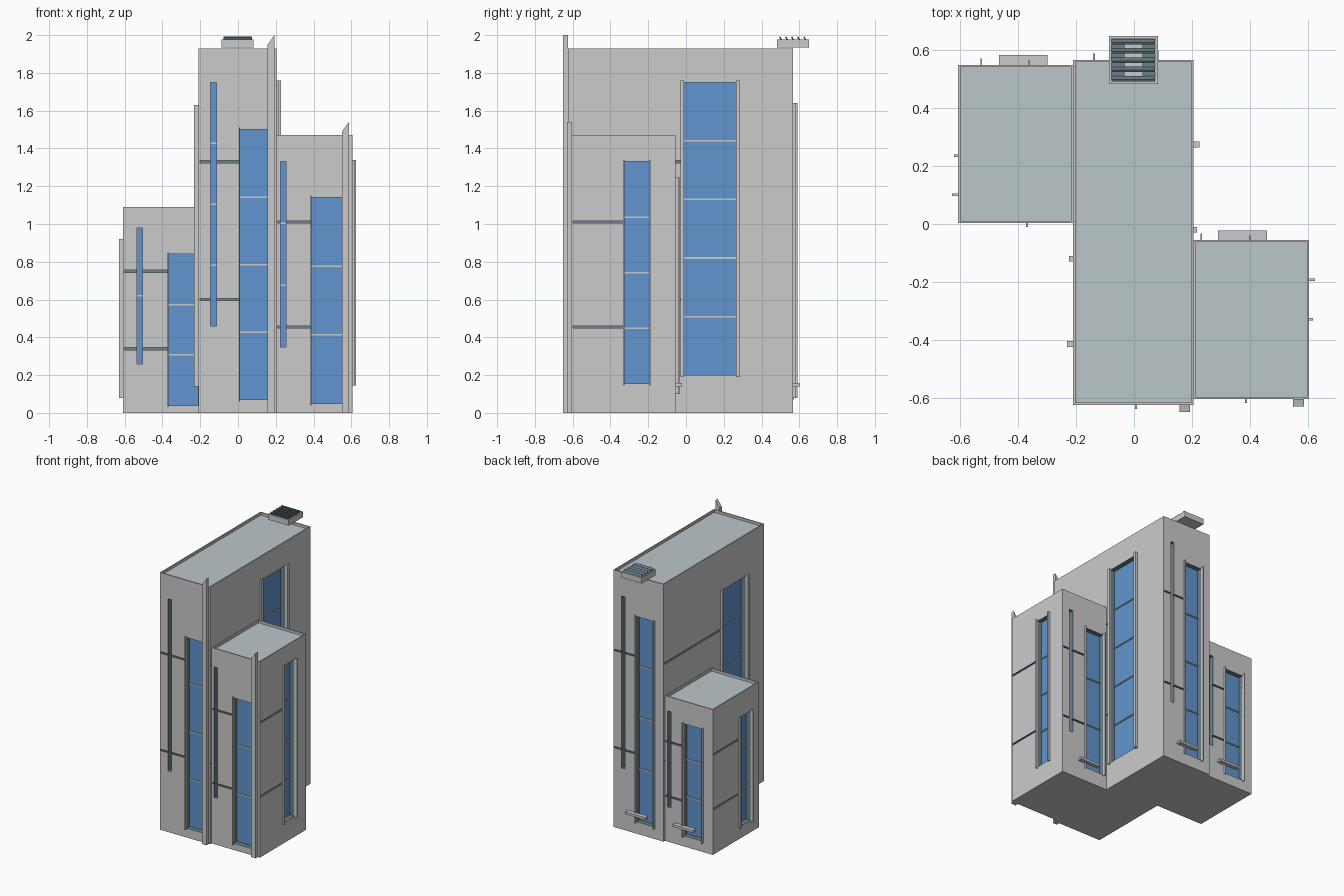
import bpy, bmesh
from mathutils import Matrix, Vector

if "Cube" in bpy.data.objects:
    bpy.data.objects.remove(bpy.data.objects["Cube"])


def mat(name, col):
    m = bpy.data.materials.new(name)
    m.diffuse_color = (*col, 1)
    m.use_nodes = True
    m.node_tree.nodes["Principled BSDF"].inputs["Base Color"].default_value = m.diffuse_color
    return m


WALL = mat("wall_grey", (0.72, 0.74, 0.72))
ROOF = mat("roof_blue_grey", (0.50, 0.57, 0.59))
DARK = mat("dark_lining", (0.15, 0.22, 0.24))
GLASS = mat("window_glass", (0.12, 0.30, 0.62))


def add_box(bm, b, mi=0):
    x0, x1, y0, y1, z0, z1 = b
    c = Vector(((x0 + x1) / 2, (y0 + y1) / 2, (z0 + z1) / 2))
    m = Matrix.Translation(c) @ Matrix.Diagonal((x1 - x0, y1 - y0, z1 - z0, 1))
    vs = bmesh.ops.create_cube(bm, size=1, matrix=m)["verts"]
    for f in {f for v in vs for f in v.link_faces}:
        f.material_index = mi
    return vs


def make(name, bm, mats):
    me = bpy.data.meshes.new(name)
    bm.to_mesh(me)
    bm.free()
    for m in mats:
        me.materials.append(m)
    ob = bpy.data.objects.new(name, me)
    bpy.context.collection.objects.link(ob)
    return ob


def boxes(name, bs, m):
    bm = bmesh.new()
    for b in bs:
        add_box(bm, b)
    return make(name, bm, [m])


class Block:
    """A tower block with recessed windows, slits and grooves."""

    def __init__(self, name, x0, x1, y0, y1, h):
        self.name, self.b, self.h = name, (x0, x1, y0, y1), h
        self.cut = bmesh.new()
        self.glass, self.bars, self.trim = [], [], []
        add_box(self.cut, (x0 + .008, x1 - .008, y0 + .008, y1 - .008, h - .02, h + .1), 2)

    def on(self, face, a0, a1, d0, d1, z0, z1):
        # box on a face: a = along the wall, d = distance outward
        x0, x1, y0, y1 = self.b
        if face == "F":
            return (a0, a1, y0 - d1, y0 - d0, z0, z1)
        if face == "B":
            return (a0, a1, y1 + d0, y1 + d1, z0, z1)
        if face == "L":
            return (x0 - d1, x0 - d0, a0, a1, z0, z1)
        return (x1 + d0, x1 + d1, a0, a1, z0, z1)

    def window(self, face, a0, a1, z0, z1, panes, depth=.04, jambs=()):
        add_box(self.cut, self.on(face, a0, a1, -depth, .05, z0, z1), 1)
        self.glass.append(self.on(face, a0, a1, -depth - .003, -depth + .003, z0, z1))
        for i in range(1, panes):
            z = z0 + (z1 - z0) * i / panes
            self.bars.append(self.on(face, a0, a1, -depth, -depth + .01, z - .004, z + .004))
        for j0, j1, out in jambs:
            self.trim.append(self.on(face, j0, j1, -.001, out, z0 - .01, z1 + .01))

    def grooves(self, face, a0, a1, zs):
        for z in zs:
            add_box(self.cut, self.on(face, a0, a1, -.012, .05, z - .006, z + .006), 1)

    def ledge(self, a0, a1, z=.14):
        self.trim.append(self.on("B", a0, a1, 0, .033, z, z + .018))

    def build(self):
        bm = bmesh.new()
        add_box(bm, (*self.b, 0, self.h))
        ob = make(self.name + "_walls", bm, [WALL, DARK, ROOF])
        cutter = make(self.name + "_cutter", self.cut, [WALL, DARK, ROOF])
        md = ob.modifiers.new("openings", "BOOLEAN")
        md.operation, md.solver, md.object = "DIFFERENCE", "EXACT", cutter
        md.use_self = True
        dg = bpy.context.evaluated_depsgraph_get()
        me = bpy.data.meshes.new_from_object(ob.evaluated_get(dg))
        ob.modifiers.clear()
        ob.data = me
        bpy.data.objects.remove(cutter)
        boxes(self.name + "_glass", self.glass, GLASS)
        boxes(self.name + "_window_bars", self.bars, WALL)
        boxes(self.name + "_trim", self.trim, WALL)


def fin(name, x0, x1, y0, y1, zl, zr):
    # tall front pilaster with a slanted top
    bm = bmesh.new()
    for v in add_box(bm, (x0, x1, y0, y1, 0, zr)):
        if v.co.z > 1 and v.co.x < (x0 + x1) / 2:
            v.co.z = zl
    make(name, bm, [WALL])


def pair(a0, a1, w, out0, out1):
    return ((a0 - w, a0, out0), (a1, a1 + w, out1))


# Central tower
c = Block("central_tower", -.21, .205, -.625, .567, 1.93)
c.window("F", .01, .155, .07, 1.5, 4, jambs=((.004, .01, .014),))
c.window("F", -.145, -.115, .46, 1.75, 4, .05)
c.grooves("F", -.202, .006, (.6, 1.33))
c.window("B", -.135, .016, .09, 1.63, 4, jambs=pair(-.135, .016, .006, .022, .015))
c.window("B", .11, .14, .46, 1.75, 4, .05)
c.grooves("B", .02, .197, (.6, 1.33))
c.window("R", -.01, .265, .2, 1.75, 5, jambs=pair(-.01, .265, .02, .012, .022))
c.grooves("R", -.615, -.028, (.6, 1.33))
c.window("L", -.405, -.13, .15, 1.62, 5, jambs=pair(-.405, -.13, .02, .022, .014))
c.grooves("L", -.112, .557, (.6, 1.33))
c.ledge(-.083, .085)
c.build()
fin("central_fin", .157, .193, -.65, -.624, 1.95, 2.0)

# Right block
r = Block("right_block", .205, .605, -.605, -.055, 1.47)
r.window("F", .39, .55, .05, 1.14, 3, jambs=((.384, .39, .014),))
r.window("F", .225, .255, .35, 1.33, 3, .05)
r.grooves("F", .21, .386, (.455, 1.01))
r.window("B", .235, .397, .11, 1.235, 3, jambs=pair(.235, .397, .006, .022, .015))
r.window("B", .51, .54, .35, 1.33, 3, .05)
r.grooves("B", .401, .597, (.455, 1.01))
r.window("R", -.325, -.197, .155, 1.33, 4, jambs=pair(-.325, -.197, .008, .013, .021))
r.grooves("R", -.597, -.33, (.455, 1.01))
r.ledge(.29, .46)
r.build()
fin("right_fin", .55, .588, -.63, -.604, 1.49, 1.54)

# Left block
l = Block("left_block", -.608, -.21, .003, .55, 1.09)
l.window("F", -.367, -.212, .04, .84, 3, jambs=((-.373, -.367, .014),))
l.window("F", -.535, -.505, .26, .98, 2, .05)
l.grooves("F", -.6, -.371, (.34, .75))
l.window("B", -.525, -.366, .08, .92, 3, jambs=pair(-.525, -.366, .006, .022, .015))
l.window("B", -.26, -.23, .26, .98, 2, .05)
l.grooves("B", -.362, -.216, (.34, .75))
l.window("L", .105, .232, .09, .91, 3, jambs=pair(.105, .232, .008, .021, .014))
l.grooves("L", .238, .542, (.34, .75))
l.ledge(-.467, -.298)
l.build()

# Roof vent: open tray with rails and slats, overhanging the back wall
X0, X1, Y0, Y1 = -.087, .083, .483, .65
boxes("vent_tray", [
    (X0, X1, Y0, Y1, 1.935, 1.945),
    (X0, X0 + .01, Y0, Y1, 1.935, 1.978), (X1 - .01, X1, Y0, Y1, 1.935, 1.978),
    (X0, X1, Y0, Y0 + .01, 1.935, 1.978), (X0, X1, Y1 - .01, Y1, 1.935, 1.978)], WALL)
boxes("vent_rails", [(x - .022, x + .022, .496, .636, 1.945, 1.972) for x in (-.055, .051)], DARK)
bm = bmesh.new()
for i in range(5):
    y = .502 + i * .032
    vs = add_box(bm, (-.077, .073, y - .004, y + .004, 1.968, 1.992))
    bmesh.ops.rotate(bm, verts=vs, cent=(0, y, 1.98), matrix=Matrix.Rotation(.5, 3, "X"))
make("vent_slats", bm, [DARK])
